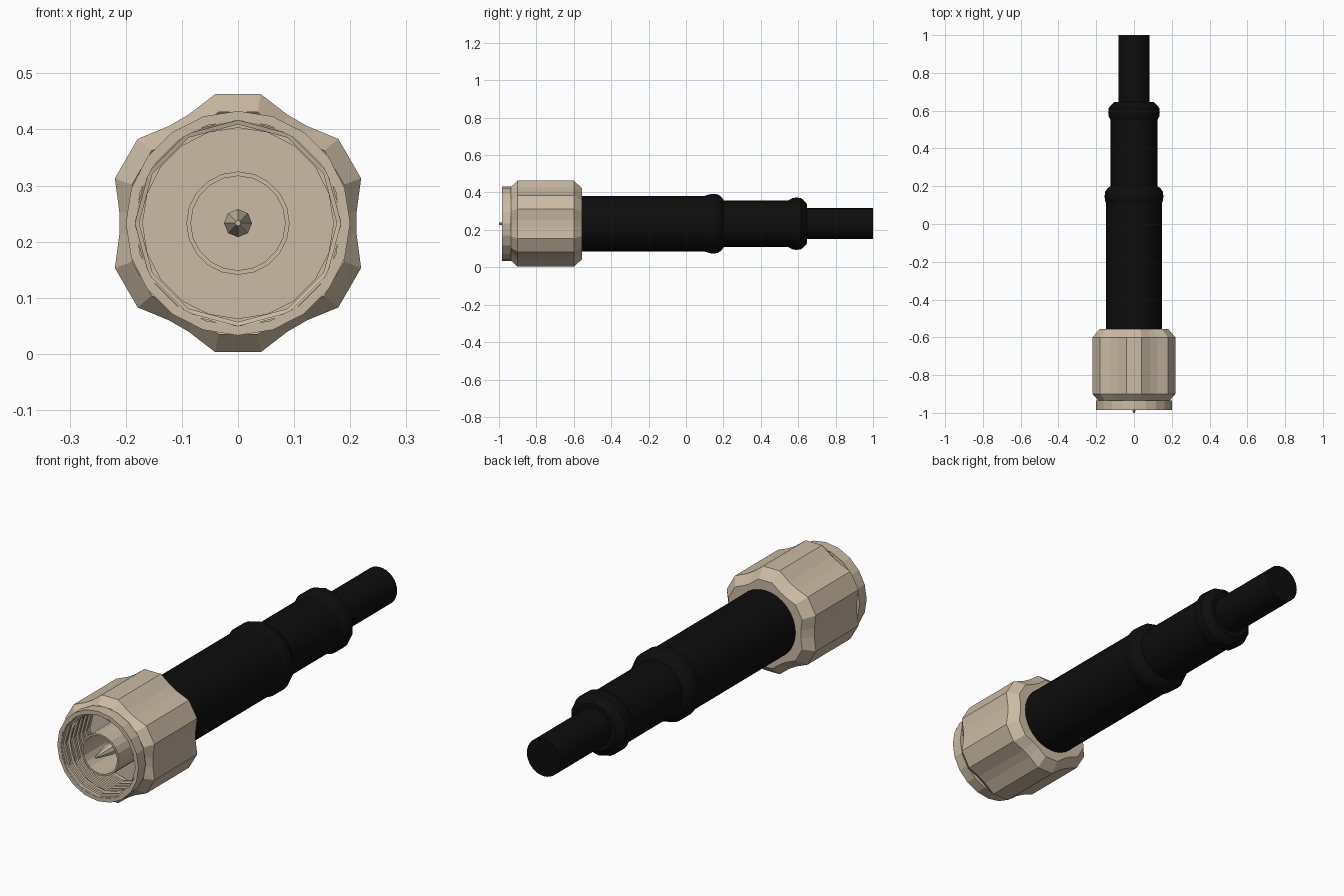
import bpy, bmesh, math

if "Cube" in bpy.data.objects:
    bpy.data.objects.remove(bpy.data.objects["Cube"])

CZ = 0.233  # height of the long axis


def material(name, rgb):
    m = bpy.data.materials.new(name)
    m.diffuse_color = (*rgb, 1)
    m.use_nodes = True
    m.node_tree.nodes["Principled BSDF"].inputs["Base Color"].default_value = m.diffuse_color
    return m


METAL = material("warm_metal", (0.60, 0.495, 0.375))
RUBBER = material("black_rubber", (0.004, 0.004, 0.004))


def loft(name, rows, mat, cap_start=False, cap_end=False, smooth=False, recalc=True):
    """rows: list of (y, [(radius, angle), ...]) rings around the y axis."""
    bm = bmesh.new()
    rings = [[bm.verts.new((r * math.cos(a), y, CZ + r * math.sin(a))) for r, a in pts]
             for y, pts in rows]
    n = len(rings[0])
    for a, b in zip(rings, rings[1:]):
        for i in range(n):
            j = (i + 1) % n
            bm.faces.new((a[i], b[i], b[j], a[j]))
    if cap_start:
        bm.faces.new(rings[0])
    if cap_end:
        bm.faces.new(rings[-1][::-1])
    if recalc:
        bmesh.ops.recalc_face_normals(bm, faces=bm.faces)
    mesh = bpy.data.meshes.new(name)
    bm.to_mesh(mesh)
    bm.free()
    mesh.materials.append(mat)
    ob = bpy.data.objects.new(name, mesh)
    bpy.context.collection.objects.link(ob)
    if smooth:
        bpy.ops.object.select_all(action='DESELECT')
        bpy.context.view_layer.objects.active = ob
        ob.select_set(True)
        bpy.ops.object.shade_smooth_by_angle(angle=math.radians(35))
    return ob


def lathe(name, profile, sides, mat, **kw):
    """profile: (radius, y) points; first vertex of each ring points up."""
    angles = [math.pi / 2 + 2 * math.pi * i / sides for i in range(sides)]
    return loft(name, [(y, [(r, a) for a in angles]) for r, y in profile], mat, **kw)


# scalloped six-lobed coupling nut with chamfered ends
section = []
for k in range(6):
    c = 30 + 60 * k
    for off, r in ((-10, 0.2335), (10, 0.2335), (24.5, 0.2125), (35.5, 0.2125)):
        section.append((r, math.radians(c + off)))
nut_rows = [(y, [(r * s, a) for r, a in section])
            for y, s in ((-0.935, 0.86), (-0.90, 1), (-0.60, 1), (-0.557, 0.83), (-0.557, 0.6))]
loft("coupling_nut", nut_rows, METAL)

# round front collar
lathe("front_collar", [(0.17, -0.935), (0.20, -0.935), (0.20, -0.985), (0.183, -0.985),
                       (0.183, -0.93)], 20, METAL)

# stepped thread lining and the socket floor (facing inwards)
thread = [(0.187, -0.984)]
for i in range(6):
    y = -0.982 + 0.03 * i
    thread += [(0.183, y), (0.183, y + 0.015), (0.176, y + 0.017), (0.176, y + 0.028)]
thread += [(0.183, -0.80), (0.183, -0.78)]
lining = lathe("thread_lining", thread, 12, METAL, cap_end=True)
lining.data.flip_normals()

# inner contact sleeve and centre pin
lathe("contact_sleeve", [(0.092, -0.78), (0.092, -0.97), (0.084, -0.97), (0.084, -0.80)],
      20, METAL)
lathe("sleeve_floor", [(0.09, -0.80), (0.09, -0.785)], 20, METAL, cap_start=True)
lathe("centre_pin", [(0.025, -0.80), (0.025, -0.91), (0.005, -1.0)], 8, METAL, cap_end=True)

# rubber boot, two steps
lathe("boot_wide", [(0.149, -0.565), (0.149, 0.15)], 32, RUBBER,
      cap_start=True, cap_end=True, smooth=True)
lathe("boot_narrow", [(0.124, 0.14), (0.124, 0.58)], 32, RUBBER,
      cap_start=True, cap_end=True, smooth=True)

# swollen rings at the end of each boot step
for name, y, r, r0, r1 in (("wide_boot_ring", 0.10, 0.160, 0.149, 0.124),
                           ("narrow_boot_ring", 0.545, 0.140, 0.124, 0.105)):
    lathe(name, [(r0, y), (r * 0.98, y + 0.025), (r, y + 0.045), (r * 0.98, y + 0.07),
                 (r0 * 0.96, y + 0.09), (r1, y + 0.102)], 14, RUBBER,
          cap_start=True, cap_end=True, smooth=True)

# cable leaving the boot
lathe("cable", [(0.083, 0.60), (0.083, 1.0)], 32, RUBBER,
      cap_start=True, cap_end=True, smooth=True)
